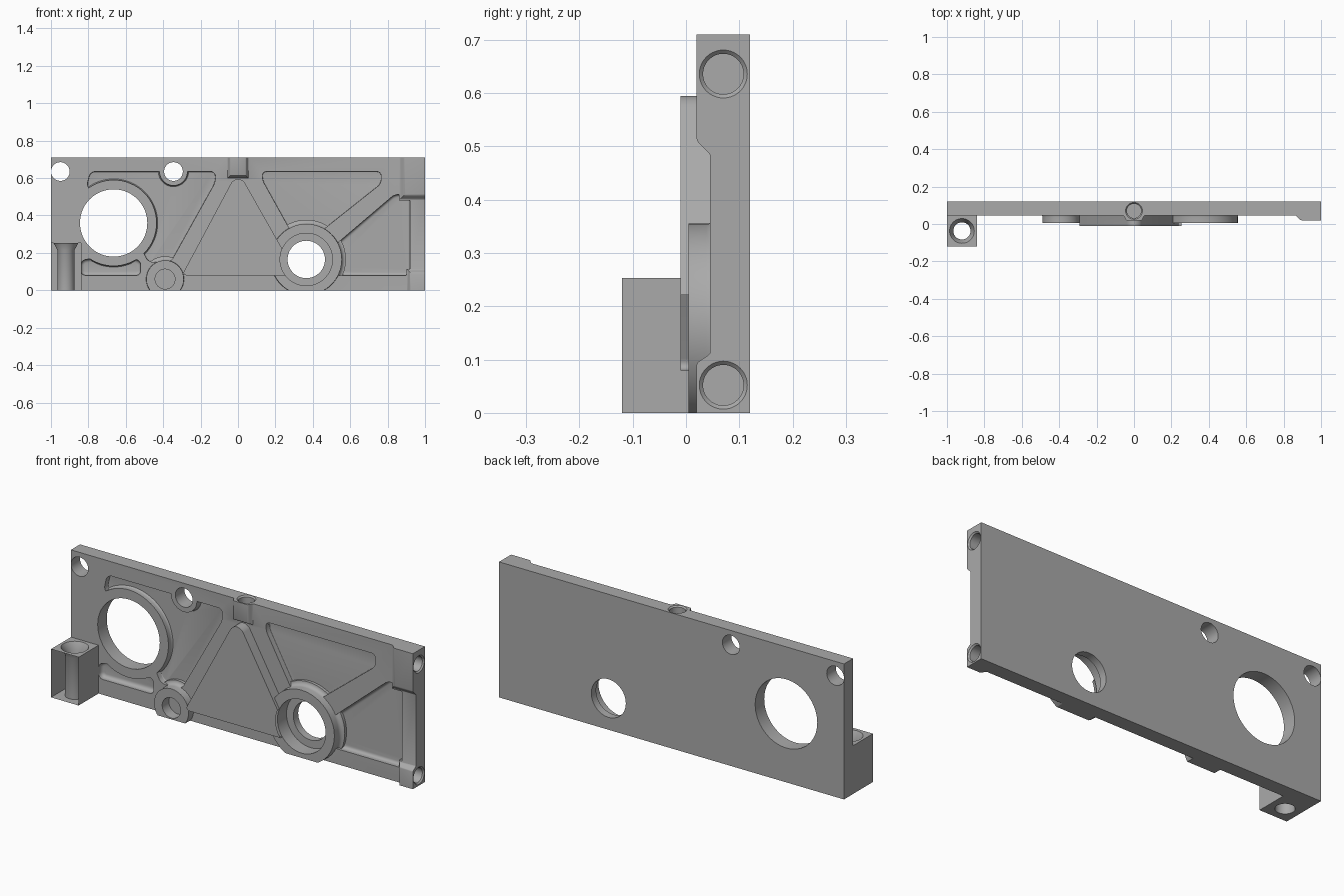
import bpy, bmesh, math

if "Cube" in bpy.data.objects:
    bpy.data.objects.remove(bpy.data.objects["Cube"])

FACE, FLOOR, BACK = 0.045, 0.075, 0.12   # y of plate front, pocket floor, plate back

steel = bpy.data.materials.new("machined grey")
steel.use_nodes = True
grey = (0.4, 0.4, 0.4, 1)
steel.diffuse_color = grey
steel.node_tree.nodes["Principled BSDF"].inputs["Base Color"].default_value = grey


def finish(name, bm):
    bmesh.ops.recalc_face_normals(bm, faces=bm.faces)
    mesh = bpy.data.meshes.new(name)
    bm.to_mesh(mesh)
    bm.free()
    mesh.materials.append(steel)
    ob = bpy.data.objects.new(name, mesh)
    bpy.context.collection.objects.link(ob)
    return ob


def place(axis, u, v, t):
    return {"x": (t, u, v), "y": (u, t, v), "z": (u, v, t)}[axis]


def loft(name, rings):
    """Closed solid through a list of rings with equal point counts."""
    bm = bmesh.new()
    loops = [[bm.verts.new(p) for p in ring] for ring in rings]
    n = len(loops[0])
    for a, b in zip(loops, loops[1:]):
        for i in range(n):
            j = (i + 1) % n
            bm.faces.new((a[i], a[j], b[j], b[i]))
    bm.faces.new(loops[0])
    bm.faces.new(loops[-1])
    return finish(name, bm)


def circle(u, v, r, n=64):
    return [(u + r * math.cos(2 * math.pi * i / n), v + r * math.sin(2 * math.pi * i / n))
            for i in range(n)]


def rect(u0, u1, v0, v1, o=0):
    return [(u0 - o, v0 - o), (u1 + o, v0 - o), (u1 + o, v1 + o), (u0 - o, v1 + o)]


def box(name, x0, x1, y0, y1, z0, z1):
    return loft(name, [[(x, y, z) for x, z in rect(x0, x1, z0, z1)] for y in (y0, y1)])


def turned(name, axis, u, v, profile):
    """Solid of revolution; profile holds (position on axis, radius)."""
    return loft(name, [[place(axis, a, b, t) for a, b in circle(u, v, r)] for t, r in profile])


def combine(target, tool, mode):
    mod = target.modifiers.new(mode.lower(), "BOOLEAN")
    mod.operation, mod.object, mod.solver = mode, tool, "EXACT"
    bpy.context.view_layer.objects.active = target
    bpy.ops.object.modifier_apply(modifier=mod.name)
    bpy.data.objects.remove(tool)


def boss(name, x, z, r, front, foot, flare=0.022):
    """Round boss with a concave fillet at its foot."""
    steps = [i / 6 * math.pi / 2 for i in range(7)]
    fillet = [(foot - flare * (1 - math.sin(a)), r + flare * (1 - math.cos(a))) for a in steps]
    return turned(name, "y", x, z, [(front, r)] + fillet + [(0.1, r + flare)])


def pad(name, x0, x1, z0, z1, flare):
    """Raised rectangular pad that blends into the plate with an S curve."""
    rings = []
    for i in range(9):
        s = i / 8
        y = 0.02 + (FACE + 0.001 - 0.02) * s * s * (3 - 2 * s)
        rings.append([(x, y, z) for x, z in rect(x0, x1, z0, z1, flare * s)])
    rings.append([(x, 0.1, z) for x, z in rect(x0, x1, z0, z1, flare)])
    return loft(name, rings)


def pocket(name, points, radius):
    """Pocket cutter with rounded corners and a filleted floor."""
    bm = bmesh.new()
    low = [bm.verts.new((x, -0.01, z)) for x, z in points]
    top = [bm.verts.new((x, FLOOR, z)) for x, z in points]
    n = len(points)
    for i in range(n):
        j = (i + 1) % n
        bm.faces.new((low[i], low[j], top[j], top[i]))
    bm.faces.new(low)
    bm.faces.new(top)
    bmesh.ops.recalc_face_normals(bm, faces=bm.faces)

    def round_edges(test, width, seg):
        edges = [e for e in bm.edges if test(e)]
        bmesh.ops.bevel(bm, geom=edges, offset=width, segments=seg, profile=0.5,
                        affect="EDGES", clamp_overlap=True)

    round_edges(lambda e: abs(e.verts[0].co.y - e.verts[1].co.y) > 0.01, radius, 6)
    round_edges(lambda e: all(v.co.y > FLOOR - 1e-4 for v in e.verts), 0.018, 4)
    return finish(name, bm)


# Oversized plate, trimmed to its final outline at the end
plate = box("housing_plate", -1.05, 1.05, FACE, BACK + 0.03, -0.05, 0.76)

# Lightening pockets between the ribs
pockets = {
    "upper_left_pocket": ([(-0.81, 0.55), (-0.79, 0.635), (-0.12, 0.635), (-0.12, 0.58),
                           (-0.36, 0.15), (-0.48, 0.15), (-0.6, 0.4)], 0.03),
    "left_slot": ([(-0.93, 0.265), (-0.865, 0.26), (-0.865, 0.505), (-0.93, 0.51)], 0.02),
    "lower_left_slot": ([(-0.84, 0.08), (-0.52, 0.08), (-0.52, 0.16), (-0.58, 0.17),
                         (-0.78, 0.17), (-0.84, 0.16)], 0.025),
    "middle_pocket": ([(-0.3, 0.08), (0.3, 0.08), (0.26, 0.18), (0.025, 0.595), (-0.025, 0.595)], 0.025),
    "upper_right_pocket": ([(0.13, 0.635), (0.765, 0.635), (0.765, 0.57), (0.45, 0.32),
                            (0.28, 0.32), (0.13, 0.59)], 0.03),
    "lower_right_pocket": ([(0.45, 0.08), (0.92, 0.08), (0.92, 0.505), (0.84, 0.515),
                            (0.5, 0.225)], 0.025),
}
for name, (points, radius) in pockets.items():
    cutter = pocket(name, points, radius)
    if "left" in name:
        for x, z, r in ((-0.665, 0.36, 0.23), (-0.345, 0.635, 0.075)):
            combine(cutter, boss("keeper", x, z, r, -0.05, FLOOR + 0.005, 0.018), "DIFFERENCE")
    combine(plate, cutter, "DIFFERENCE")

# Bosses, end pads, top pad and the corner mounting block
for part in (
    boss("large_boss", 0.365, 0.165, 0.19, 0.005, 0.06),
    boss("small_boss", -0.39, 0.06, 0.1, 0.005, 0.06),
    pad("upper_end_pad", 0.895, 1.1, 0.515, 0.8, 0.035),
    pad("lower_end_pad", 0.925, 1.1, -0.1, 0.09, 0.025),
    pad("top_pad", -0.04, 0.04, 0.615, 0.8, 0.018),
    box("corner_block", -1.05, -0.84, -0.12, 0.06, -0.05, 0.253),
):
    combine(plate, part, "UNION")

# Trim to the outer outline
combine(plate, box("outline", -1, 1, -0.12, BACK, 0, 0.71), "INTERSECT")

# Through holes, counterbore and blind threaded holes with chamfers
holes = [("y", x, z, [(-0.2, r), (0.3, r)]) for x, z, r in
         ((-0.665, 0.36, 0.18), (-0.95, 0.635, 0.05), (-0.345, 0.635, 0.05), (0.365, 0.165, 0.1))]
holes += [("y", 0.365, 0.165, [(-0.05, 0.14), (0.08, 0.14)]),
          ("y", -0.39, 0.06, [(-0.05, 0.053), (0.06, 0.053)]),
          ("z", -0.92, -0.037, [(-0.1, 0.046), (0.215, 0.046), (0.253, 0.066), (0.3, 0.066)]),
          ("z", 0, 0.07, [(0.8, 0.045), (0.71, 0.045), (0.703, 0.038), (0.63, 0.038)])]
holes += [("x", 0.07, z, [(1.1, 0.045), (1, 0.045), (0.993, 0.038), (0.925, 0.038)])
          for z in (0.052, 0.636)]
for axis, u, v, profile in holes:
    combine(plate, turned("drill", axis, u, v, profile), "DIFFERENCE")

# Smooth the fillets and bores, keep the machined edges crisp
bpy.ops.object.select_all(action="DESELECT")
plate.select_set(True)
bpy.context.view_layer.objects.active = plate
bpy.ops.object.shade_smooth_by_angle(angle=math.radians(30))
